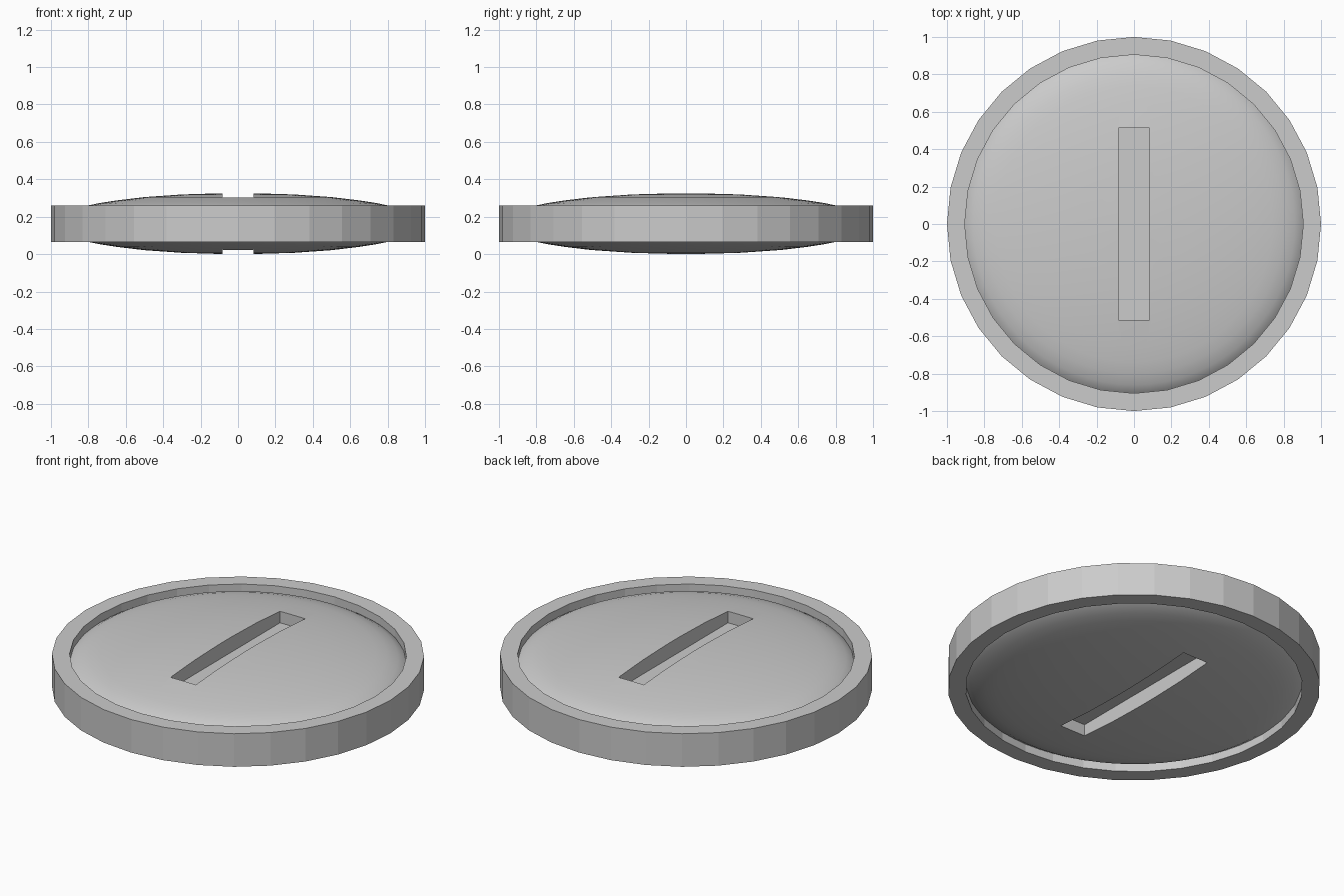
import bpy, bmesh, math

if "Cube" in bpy.data.objects:
    bpy.data.objects.remove(bpy.data.objects["Cube"])

MID = 0.163  # height of the coin's middle plane

metal = bpy.data.materials.new("grey_metal")
metal.diffuse_color = (0.6, 0.6, 0.6, 1)
metal.use_nodes = True
metal.node_tree.nodes["Principled BSDF"].inputs["Base Color"].default_value = metal.diffuse_color


def lathe(name, profile, sides, closed):
    """Spin a radius/height profile about z; zero-radius points become poles."""
    bm = bmesh.new()
    rings = []
    for r, z in profile:
        if r == 0:
            rings.append([bm.verts.new((0, 0, MID + z))] * sides)
        else:
            rings.append([bm.verts.new((r * math.cos(a), r * math.sin(a), MID + z))
                          for a in (2 * math.pi * i / sides for i in range(sides))])
    pairs = list(zip(rings, rings[1:] + rings[:1])) if closed else list(zip(rings, rings[1:]))
    for a, b in pairs:
        for i in range(sides):
            j = (i + 1) % sides
            bm.faces.new(list(dict.fromkeys((a[i], a[j], b[j], b[i]))))
    bmesh.ops.recalc_face_normals(bm, faces=bm.faces)
    me = bpy.data.meshes.new(name)
    bm.to_mesh(me)
    bm.free()
    me.materials.append(metal)
    ob = bpy.data.objects.new(name, me)
    bpy.context.collection.objects.link(ob)
    return ob


# Faceted outer rim
lathe("rim", [(1, -0.098), (1, 0.098), (0.905, 0.098), (0.905, -0.098)], 32, True)

# Domed disc, mirrored top to bottom
half = [(0, 0.163), (0.1, 0.162), (0.3, 0.156), (0.5, 0.142), (0.65, 0.124),
        (0.74, 0.110), (0.8, 0.0975), (0.86, 0.077), (0.905, 0.05), (0.925, 0.025)]
disc = lathe("domed_disc", half + [(r, -z) for r, z in reversed(half)], 64, False)

# Slots sunk into both faces
for side, name in ((1, "top_slot_cutter"), (-1, "bottom_slot_cutter")):
    bpy.ops.mesh.primitive_cube_add(size=1, location=(0, 0, MID + side * 0.172))
    cutter = bpy.context.object
    cutter.name = name
    cutter.scale = (0.166, 1.025, 0.2)
    cutter.data.materials.append(metal)
    cutter.hide_render = True
    cutter.hide_set(True)
    cut = disc.modifiers.new(name, "BOOLEAN")
    cut.operation = "DIFFERENCE"
    cut.solver = "EXACT"
    cut.object = cutter

# Apply the cuts, then smooth the dome and keep slot edges sharp
bpy.context.view_layer.update()
bpy.ops.object.select_all(action="DESELECT")
disc.select_set(True)
bpy.context.view_layer.objects.active = disc
for m in list(disc.modifiers):
    bpy.ops.object.modifier_apply(modifier=m.name)
bpy.ops.object.shade_smooth_by_angle(angle=math.radians(40))
